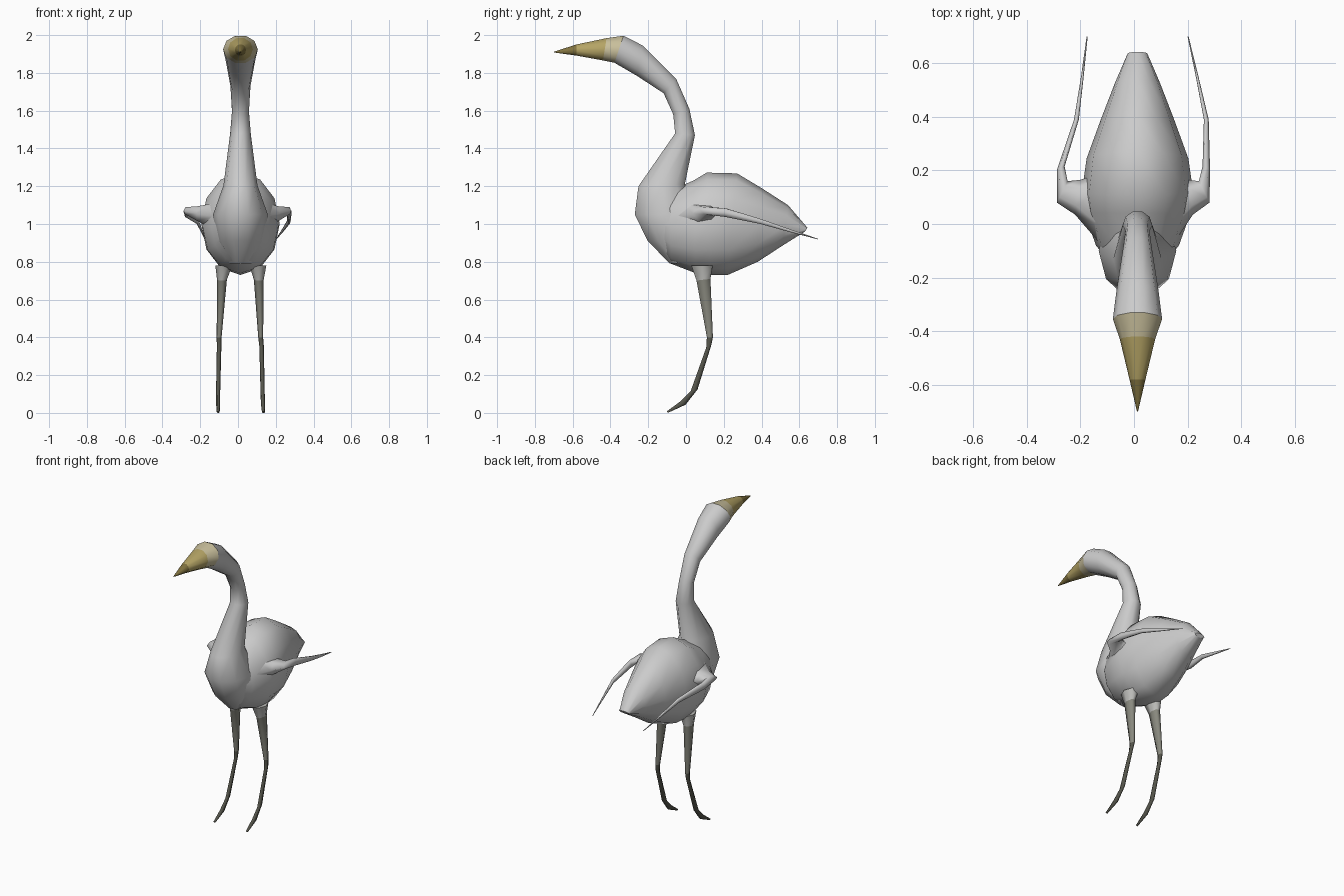
import bpy, bmesh, math
from mathutils import Vector as V


def material(name, rgb):
    m = bpy.data.materials.new(name)
    m.diffuse_color = (*rgb, 1)
    return m


def loft(name, rings, sides, mats=()):
    """Skin elliptical rings (centre, half axis u, half axis v); one material per segment."""
    bm = bmesh.new()
    loops = []
    for c, u, v in rings:
        loops.append([bm.verts.new(V(c) + V(u) * math.cos(2 * math.pi * i / sides)
                                   + V(v) * math.sin(2 * math.pi * i / sides)) for i in range(sides)])
    for k in range(len(loops) - 1):
        for i in range(sides):
            j = (i + 1) % sides
            f = bm.faces.new((loops[k][i], loops[k][j], loops[k + 1][j], loops[k + 1][i]))
            f.material_index = k if mats else 0
    bm.faces.new(loops[0])
    end = bm.faces.new(loops[-1])
    end.material_index = max(len(mats) - 1, 0)
    bmesh.ops.recalc_face_normals(bm, faces=bm.faces)
    for f in bm.faces:
        f.smooth = len(f.verts) == 4
    me = bpy.data.meshes.new(name)
    bm.to_mesh(me)
    bm.free()
    for m in mats:
        me.materials.append(m)
    ob = bpy.data.objects.new(name, me)
    bpy.context.collection.objects.link(ob)
    return ob


def side_ring(y1, z1, y2, z2, half, x=0.013):
    """Ring from two side-view points (y, z) and a half width in x."""
    a, b = V((x, y1, z1)), V((x, y2, z2))
    return (a + b) / 2, V((half, 0, 0)), (a - b) / 2


pale = material("beak_base", (0.58, 0.52, 0.33))
yellow = material("beak_yellow", (0.46, 0.37, 0.13))
dark_tip = material("beak_tip", (0.22, 0.17, 0.05))
thigh_grey = material("thigh_grey", (0.5, 0.5, 0.48))
leg_mid = material("leg_mid", (0.25, 0.25, 0.21))
leg_dark = material("leg_dark", (0.09, 0.09, 0.07))

# Egg-shaped body tapering to the tail
loft("body", [side_ring(*r) for r in [
    (-0.20, 1.10, -0.20, 0.95, 0.06), (-0.08, 1.18, -0.08, 0.79, 0.155),
    (0.04, 1.23, 0.05, 0.74, 0.20), (0.11, 1.272, 0.13, 0.73, 0.208),
    (0.27, 1.268, 0.22, 0.73, 0.19), (0.40, 1.19, 0.38, 0.80, 0.137),
    (0.54, 1.10, 0.51, 0.885, 0.085), (0.643, 0.98, 0.63, 0.96, 0.037)]], 12)

# Breast, curved neck and head
loft("neck_and_head", [side_ring(*r) for r in [
    (0.10, 0.80, -0.09, 0.79, 0.07), (0.10, 0.90, -0.21, 0.91, 0.125),
    (0.08, 1.05, -0.28, 1.05, 0.145), (0.00, 1.21, -0.258, 1.20, 0.09),
    (0.05, 1.47, -0.06, 1.48, 0.055), (0.02, 1.61, -0.07, 1.58, 0.045),
    (-0.05, 1.77, -0.12, 1.69, 0.053), (-0.23, 1.95, -0.26, 1.78, 0.078),
    (-0.33, 2.00, -0.38, 1.85, 0.092)]], 10)

# Pointed beak, yellow fading to dark
loft("beak", [side_ring(*r) for r in [
    (-0.33, 2.00, -0.38, 1.85, 0.092), (-0.42, 1.987, -0.44, 1.863, 0.066),
    (-0.58, 1.952, -0.58, 1.89, 0.030), (-0.70, 1.912, -0.70, 1.908, 0.002)]],
    10, [pale, yellow, dark_tip])

# Legs with forward pointing feet
for side, xs in (("left", (-0.075, -0.085, -0.10, -0.10, -0.105, -0.105, -0.105)),
                 ("right", (0.105, 0.11, 0.12, 0.125, 0.13, 0.132, 0.135))):
    leg = [(0.02, 0.78, 0.15, 0.78, 0.045), (0.05, 0.70, 0.135, 0.71, 0.026),
           (0.108, 0.40, 0.145, 0.40, 0.013), (0.105, 0.345, 0.136, 0.36, 0.012),
           (0.022, 0.115, 0.064, 0.125, 0.011), (-0.035, 0.06, 0.0, 0.042, 0.011),
           (-0.103, 0.008, -0.095, 0.0, 0.008)]
    loft(side + "_leg", [side_ring(*r, x) for r, x in zip(leg, xs)], 6,
         [thigh_grey, leg_mid, leg_dark, leg_dark, leg_dark, leg_dark])

# Thin folded wings: shoulder, elbow, then a long tip trailing backwards
for side, s, xs in (("left", -1, (0.13, 0.21, 0.268, 0.273, 0.215, 0.193, 0.175)),
                    ("right", 1, (0.15, 0.21, 0.262, 0.270, 0.270, 0.236, 0.202))):
    wing = [(0.06, 1.04, 0, 0.13, 0.08), (0.10, 1.055, -0.01, 0.065, 0.045),
            (0.12, 1.07, -0.02, 0.04, 0.022), (0.21, 1.06, -0.014, 0.005, 0.026),
            (0.39, 1.015, -0.009, 0, 0.016), (0.55, 0.965, -0.005, 0, 0.009),
            (0.70, 0.92, -0.002, 0, 0.002)]
    loft(side + "_wing", [((s * x, y, z), (s * ux, uy, 0), (0, 0, h))
                          for x, (y, z, ux, uy, h) in zip(xs, wing)], 6)
